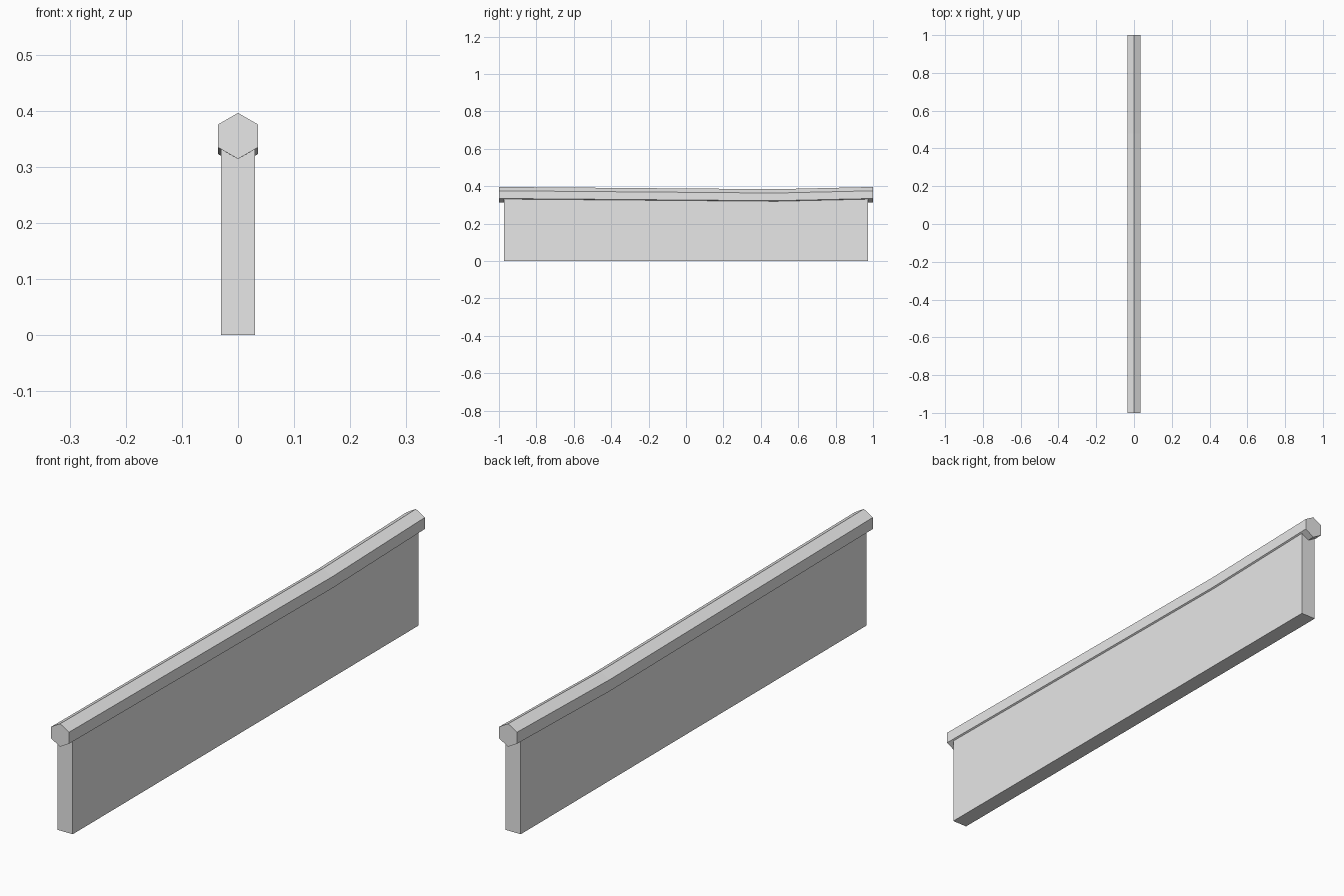
import bpy
import bmesh
from math import sin, cos, radians

cube = bpy.data.objects.get("Cube")
if cube:
    bpy.data.objects.remove(cube, do_unlink=True)

# Single grey material
grey = bpy.data.materials.new("light_grey")
grey.use_nodes = True
colour = (0.8, 0.8, 0.8, 1)
grey.diffuse_color = colour
grey.node_tree.nodes["Principled BSDF"].inputs["Base Color"].default_value = colour


def finish(bm, name):
    bmesh.ops.recalc_face_normals(bm, faces=bm.faces)
    mesh = bpy.data.meshes.new(name)
    bm.to_mesh(mesh)
    bm.free()
    mesh.materials.append(grey)
    obj = bpy.data.objects.new(name, mesh)
    bpy.context.collection.objects.link(obj)
    return obj


# Upright wall panel, its top hidden inside the ridge
WIDTH, LENGTH, HEIGHT = 0.06, 1.944, 0.34
bm = bmesh.new()
bmesh.ops.create_cube(bm, size=1)
bmesh.ops.scale(bm, vec=(WIDTH, LENGTH, HEIGHT), verts=bm.verts)
bmesh.ops.translate(bm, vec=(0, 0, HEIGHT / 2), verts=bm.verts)
finish(bm, "wall_panel")

# Hexagonal ridge beam, sagging off-centre
RADIUS = 0.041
stations = [(-1, 0.355), (0.48, 0.343), (1, 0.355)]
bm = bmesh.new()
rings = []
for y, z in stations:
    angles = [radians(30 + 60 * i) for i in range(6)]
    rings.append([bm.verts.new((RADIUS * cos(a), y, z + RADIUS * sin(a)))
                  for a in angles])
for a, b in zip(rings, rings[1:]):
    for i in range(6):
        j = (i + 1) % 6
        bm.faces.new((a[i], a[j], b[j], b[i]))
bm.faces.new(rings[0])
bm.faces.new(rings[-1])
finish(bm, "ridge_beam")
